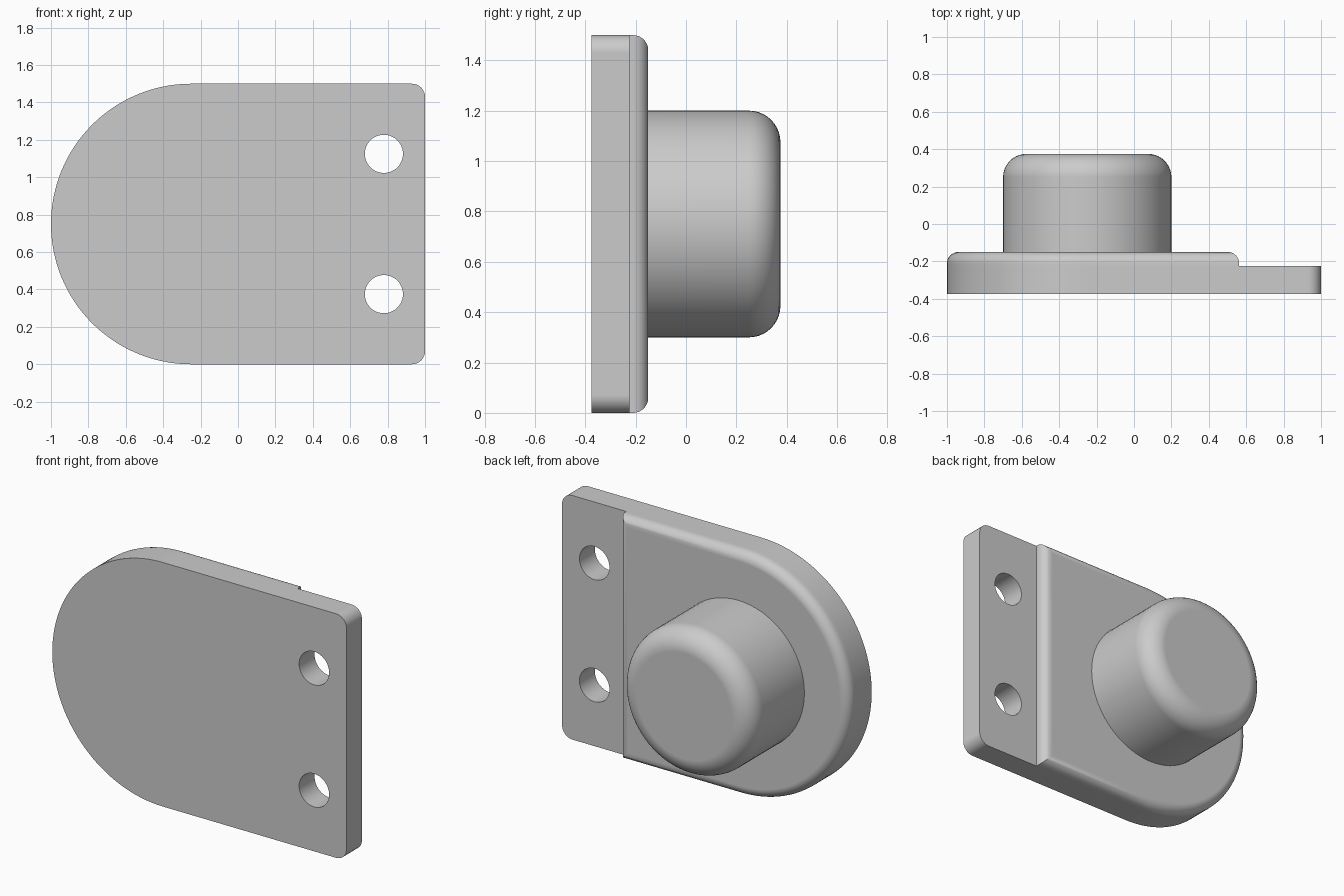
import bpy, bmesh
from math import sin, cos, pi, radians
from mathutils import Matrix, Vector

cube = bpy.data.objects.get("Cube")
if cube:
    bpy.data.objects.remove(cube, do_unlink=True)

grey = bpy.data.materials.new("plain grey")
grey.use_nodes = True
grey.diffuse_color = (0.6, 0.6, 0.6, 1)
grey.node_tree.nodes["Principled BSDF"].inputs["Base Color"].default_value = (0.6, 0.6, 0.6, 1)

FRONT, STEP, PAD, END = -0.375, -0.225, -0.15, 0.375   # depths along y
CX, CZ, R = -0.25, 0.75, 0.75                          # round end of the plate
STEP_X, CORNER, FILLET = 0.5625, 0.07, 0.06


def arc(cx, cz, r, start, stop, n):
    angles = [radians(start + (stop - start) * i / n) for i in range(n + 1)]
    return [(cx + r * cos(a), cz + r * sin(a)) for a in angles]


def make_object(name, bm):
    bmesh.ops.recalc_face_normals(bm, faces=bm.faces)
    mesh = bpy.data.meshes.new(name)
    bm.to_mesh(mesh)
    bm.free()
    mesh.materials.append(grey)
    obj = bpy.data.objects.new(name, mesh)
    bpy.context.collection.objects.link(obj)
    return obj


def activate(obj):
    bpy.ops.object.select_all(action='DESELECT')
    obj.select_set(True)
    bpy.context.view_layer.objects.active = obj


def finish(obj):
    activate(obj)
    bpy.ops.object.shade_smooth_by_angle(angle=radians(35))
    normals = obj.modifiers.new("Even shading", 'WEIGHTED_NORMAL')
    normals.keep_sharp = True


def bridge(bm, a, b):
    for i in range(len(a)):
        j = (i + 1) % len(a)
        bm.faces.new((a[i], a[j], b[j], b[i]))


# Plate: full outline up to the step, then a raised pad with a rounded rim
bm = bmesh.new()
ARC = 64


def ring(points, y):
    return [bm.verts.new((x, y, z)) for x, z in points]


def pad_outline(inset):
    r = R - inset
    return arc(CX, CZ, r, 90, 270, ARC) + [(STEP_X - inset, CZ - r), (STEP_X - inset, CZ + r)]


outline = arc(CX, CZ, R, 90, 270, ARC) + [(STEP_X, 0)]
outline += arc(1 - CORNER, CORNER, CORNER, -90, 0, 8)
outline += arc(1 - CORNER, 2 * R - CORNER, CORNER, 0, 90, 8)
outline += [(STEP_X, 2 * R)]

front = ring(outline, FRONT)
back = ring(outline, STEP)
bm.faces.new(front)
bridge(bm, front, back)
bm.faces.new(back[ARC + 1:])                 # thin tab
previous = back[:ARC + 2] + back[-1:]
for i in range(9):
    a = pi / 2 * i / 8
    level = ring(pad_outline(FILLET * (1 - cos(a))), PAD - FILLET + FILLET * sin(a))
    bridge(bm, previous, level)
    previous = level
bm.faces.new(previous)
plate = make_object("mounting_plate", bm)

# Two screw holes through the tab
for z in (0.375, 1.125):
    bm = bmesh.new()
    bmesh.ops.create_cone(bm, cap_ends=True, segments=48, radius1=0.102, radius2=0.102, depth=0.5,
                          matrix=Matrix.Translation((0.78, -0.3, z)) @ Matrix.Rotation(pi / 2, 4, 'X'))
    cutter = make_object("hole_cutter", bm)
    cutter.hide_render = True
    cut = plate.modifiers.new("Screw hole", 'BOOLEAN')
    cut.operation = 'DIFFERENCE'
    cut.solver = 'EXACT'
    cut.object = cutter
    activate(plate)
    bpy.ops.object.modifier_apply(modifier=cut.name)
    bpy.data.objects.remove(cutter, do_unlink=True)
finish(plate)

# Round knob with a rounded end, turned about the y axis
KNOB_R, ROUND = 0.45, 0.125
profile = [(KNOB_R, PAD - 0.03)] + arc(KNOB_R - ROUND, END - ROUND, ROUND, 0, 90, 10)
bm = bmesh.new()
rings = [ring(arc(CX, CZ, r, 0, 360, 72)[:-1], y) for r, y in profile]
for a, b in zip(rings, rings[1:]):
    bridge(bm, a, b)
bm.faces.new(rings[0])
bm.faces.new(rings[-1])
finish(make_object("round_knob", bm))
